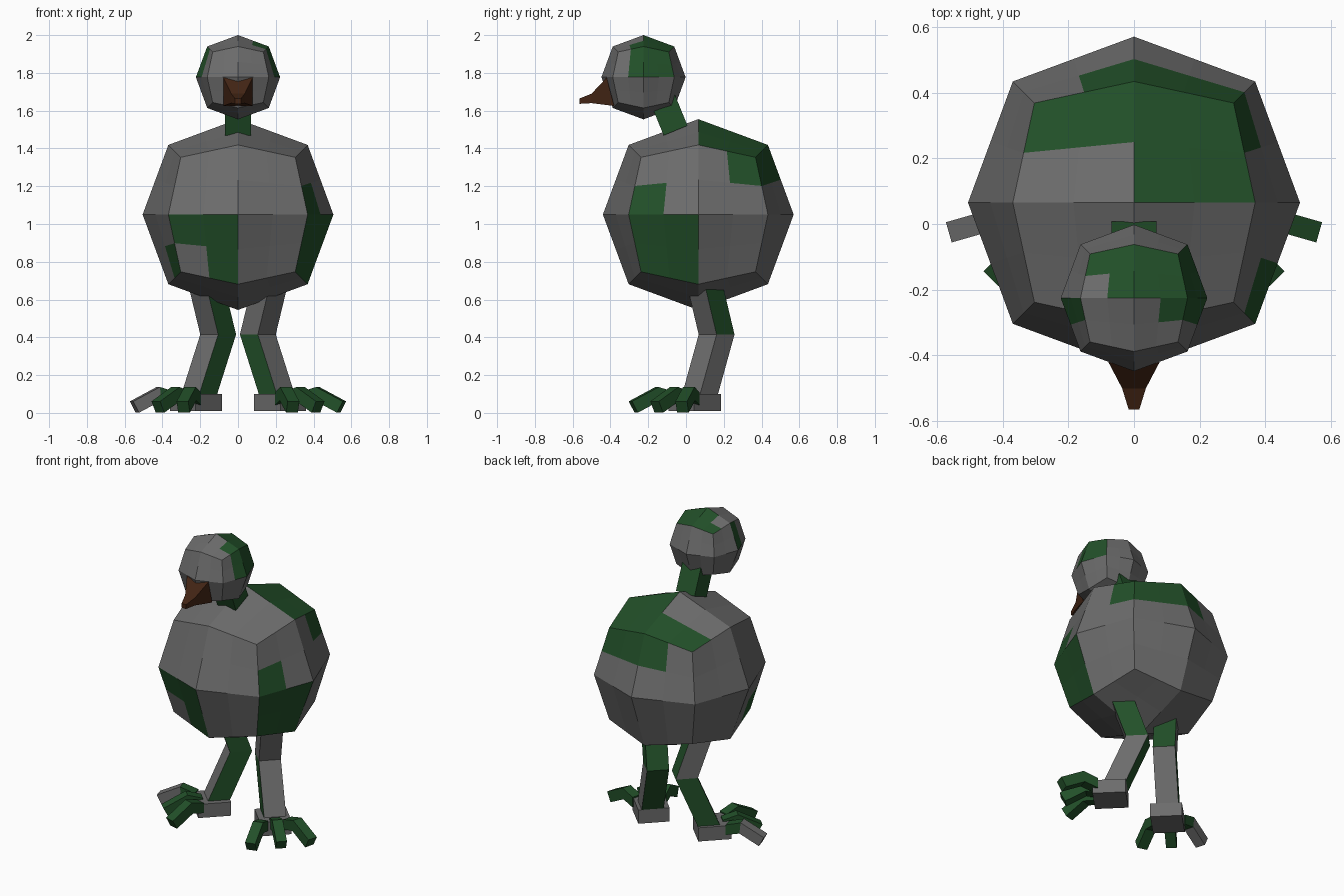
import bpy, bmesh
from mathutils import Vector

if "Cube" in bpy.data.objects:
    bpy.data.objects.remove(bpy.data.objects["Cube"])


def material(name, rgb):
    m = bpy.data.materials.new(name)
    m.diffuse_color = (*rgb, 1)
    m.use_nodes = True
    m.node_tree.nodes["Principled BSDF"].inputs["Base Color"].default_value = m.diffuse_color
    return m


GREY = material("stone_grey", (0.15, 0.15, 0.15))
GREEN = material("moss_green", (0.016, 0.08, 0.022))
BROWN = material("beak_brown", (0.055, 0.018, 0.007))


def finish(name, bm, mats):
    bmesh.ops.recalc_face_normals(bm, faces=bm.faces)
    me = bpy.data.meshes.new(name)
    bm.to_mesh(me)
    bm.free()
    for m in mats:
        me.materials.append(m)
    ob = bpy.data.objects.new(name, me)
    bpy.context.collection.objects.link(ob)
    return ob


def ball(name, center, r, patches):
    """Rounded cube of flat panels; patches are boxes in cube space turned green."""
    bm = bmesh.new()
    bmesh.ops.create_cube(bm, size=2)
    bmesh.ops.subdivide_edges(bm, edges=bm.edges[:], cuts=3, use_grid_fill=True)
    e = 0.01
    for f in bm.faces:
        c = f.calc_center_median()
        f.material_index = int(any(
            all(p[2 * i] - e < c[i] < p[2 * i + 1] + e for i in range(3))
            for p in patches))
    for v in bm.verts:
        a, b, c = v.co
        k = lambda s, t: r * (1 - 0.27 * (abs(s) + abs(t)) + 0.14 * abs(s * t))
        v.co = Vector(center) + Vector((a * k(b, c), b * k(a, c), c * k(a, b)))
    return finish(name, bm, [GREY, GREEN])


def section(c, u, v):
    c, u, v = Vector(c), Vector(u), Vector(v)
    return [c + u + v, c - u + v, c - u - v, c + u - v]


def loft(name, rings, mats, second=()):
    """Skin four-sided rings; (segment, side) pairs in second use material 2."""
    bm = bmesh.new()
    vs = [[bm.verts.new(p) for p in ring] for ring in rings]
    for s in range(len(vs) - 1):
        for j in range(4):
            k = (j + 1) % 4
            f = bm.faces.new((vs[s][j], vs[s][k], vs[s + 1][k], vs[s + 1][j]))
            f.material_index = int((s, j) in second)
    bm.faces.new(vs[0][::-1])
    cap = bm.faces.new(vs[-1])
    cap.material_index = int("cap" in second)
    return finish(name, bm, mats)


# Body and head
ball("body", (0, 0.065, 1.05), 0.505, [
    (-.5, 0, -1, -1, -1, 0), (-1, -.5, -1, -1, -.5, 0), (-1, -1, -1, -.5, -1, -.5),
    (1, 1, -1, 0, -1, 0), (1, 1, -1, -.5, 0, .5), (1, 1, .5, 1, .5, 1),
    (0, 1, 0, 1, 1, 1), (-1, 0, .5, 1, 1, 1), (-.5, 1, 1, 1, .5, 1)])
ball("head", (0, -0.225, 1.777), 0.223, [
    (1, 1, -.5, 1, 0, 1), (-1, -1, -.5, 0, 0, 1), (0, 1, 0, 1, 1, 1),
    (-.5, 0, 0, 1, 1, 1), (-1, -.5, .5, 1, 1, 1), (.5, 1, -.5, 0, 1, 1)])

# Neck
loft("neck", [section((0, -0.055, 1.495), (0.068, 0, 0), (0, 0.063, 0.026)),
              section((0, -0.135, 1.69), (0.068, 0, 0), (0, 0.063, 0.026))], [GREEN])

# Beak
loft("beak", [section((0, -0.40, 1.70), (0.078, 0, 0), (0, -0.02, 0.075)),
              section((0, -0.50, 1.665), (0.036, 0, 0), (0, 0, 0.025)),
              section((0, -0.565, 1.65), (0.016, 0, 0), (0, 0, 0.014))], [BROWN])

# Legs, feet and toes, turned 45 degrees outwards
D = 0.5 ** 0.5
for s, side in ((1, "right"), (-1, "left")):
    fwd = Vector((s * D, -D, 0))
    inner = Vector((-s * D, -D, 0))
    up = Vector((0, 0, 1))
    green = [(0, 1), (0, 2), (1, 2), (1, 3)] if s > 0 else [(0, 3), (1, 3), (1, 1), (0, 2)]
    path = [(0.163, 0.105, 0.655), (0.105, 0.162, 0.415), (0.208, 0.072, 0.09)]
    loft(side + "_leg", [section((s * x, y, z), inner * 0.067, fwd * 0.067)
                         for x, y, z in path], [GREY, GREEN], green)

    back = Vector((s * 0.152, 0.117, 0.055))
    loft(side + "_foot", [section(back, inner * 0.095, up * 0.045),
                          section(back + fwd * 0.2, inner * 0.095, up * 0.045)], [GREY])

    # Each toe: horizontal direction (for the right foot) and tip position
    toes = (("outer", (0.961, -0.276), (0.548, -0.021)),
            ("middle", (D, -D), (0.424, -0.155)),
            ("inner", (0.276, -0.961), (0.290, -0.279)))
    for label, (dx, dy), (tx, ty) in toes:
        d = Vector((s * dx, dy, 0))
        w = Vector((-dy, s * dx, 0)) * 0.032
        tip = Vector((s * tx, ty, 0.031))
        joint = tip - d * 0.135 + up * 0.07
        root = joint - d * 0.09 - up * 0.025
        rings = [section(root, w, up * 0.033),
                 section(joint, w, up * 0.036 + d * 0.004),
                 section(tip, w, up * 0.03 + d * 0.016)]
        grey = [(1, j) for j in range(4)] + ["cap"] if s < 0 and label == "outer" else []
        loft(f"{side}_{label}_toe", rings, [GREEN, GREY], grey)
